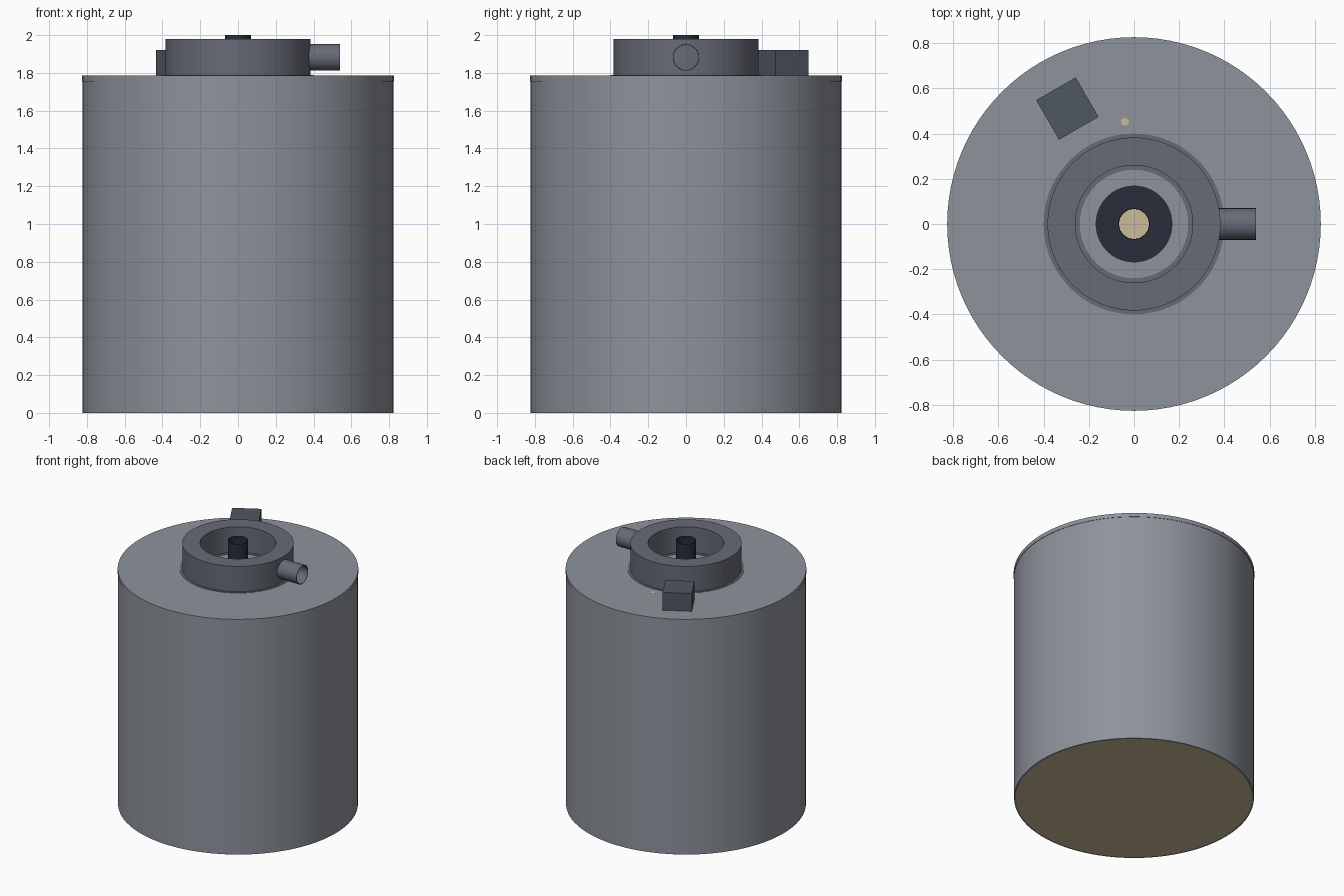
import bpy, bmesh, math
from mathutils import Matrix

if "Cube" in bpy.data.objects:
    bpy.data.objects.remove(bpy.data.objects["Cube"])

SEGS = 96
LID_Z = 1.785


def material(name, rgb):
    m = bpy.data.materials.new(name)
    m.diffuse_color = (*rgb, 1)
    m.use_nodes = True
    m.node_tree.nodes["Principled BSDF"].inputs["Base Color"].default_value = m.diffuse_color
    return m


steel = material("steel", (0.27, 0.29, 0.33))
dark_steel = material("dark_steel", (0.135, 0.145, 0.18))
slate = material("slate", (0.08, 0.095, 0.125))
black = material("black", (0.02, 0.027, 0.042))
beige = material("beige", (0.6, 0.5, 0.32))


def finish(name, bm, mat, matrix=Matrix()):
    bmesh.ops.recalc_face_normals(bm, faces=bm.faces)
    mesh = bpy.data.meshes.new(name)
    bm.to_mesh(mesh)
    bm.free()
    mesh.materials.append(mat)
    obj = bpy.data.objects.new(name, mesh)
    bpy.context.collection.objects.link(obj)
    obj.matrix_world = matrix
    bpy.context.view_layer.objects.active = obj
    obj.select_set(True)
    bpy.ops.object.shade_smooth_by_angle(angle=math.radians(30))
    obj.select_set(False)
    return obj


def disc(name, r, z0, z1, mat, x=0, y=0, segs=SEGS):
    """Solid round plate or drum."""
    bm = bmesh.new()
    bmesh.ops.create_cone(bm, cap_ends=True, segments=segs, radius1=r, radius2=r, depth=z1 - z0)
    return finish(name, bm, mat, Matrix.Translation((x, y, (z0 + z1) / 2)))


def ring(name, r_in, r_out, z0, z1, mat, matrix=Matrix(), segs=SEGS):
    """Rectangular section swept round the z axis."""
    bm = bmesh.new()
    loops = []
    for r, z in ((r_in, z0), (r_out, z0), (r_out, z1), (r_in, z1)):
        loops.append([bm.verts.new((r * math.cos(a), r * math.sin(a), z))
                      for a in (2 * math.pi * i / segs for i in range(segs))])
    for k in range(4):
        a, b = loops[k], loops[(k + 1) % 4]
        for i in range(segs):
            j = (i + 1) % segs
            bm.faces.new((a[i], a[j], b[j], b[i]))
    return finish(name, bm, mat, matrix)


# Drum: grey shell around a beige core that shows at the base and in the stem
ring("drum_shell", 0.81, 0.824, 0, 1.755, steel)
disc("beige_core", 0.81, 0, 1.755, beige)
ring("lid", 0.066, 0.827, 1.755, LID_Z, steel)

# Neck with its thin gasket
ring("neck_gasket", 0.24, 0.40, LID_Z, LID_Z + 0.003, dark_steel)
ring("neck_collar", 0.26, 0.383, LID_Z, 1.979, dark_steel)

# Open central stem and foot flange
ring("stem_tube", 0.066, 0.07, 1.756, 2.0, black, segs=48)
ring("stem_flange", 0.069, 0.17, LID_Z, LID_Z + 0.004, black)

# Open side pipe on the collar
ring("side_pipe", 0.066, 0.07, 0.375, 0.54, dark_steel,
     Matrix.Translation((0, 0, 1.882)) @ Matrix.Rotation(math.pi / 2, 4, 'Y'), segs=48)

# Small port in the lid
disc("lid_port", 0.017, LID_Z - 0.005, LID_Z + 0.002, beige, -0.04, 0.452, segs=24)

# Turned sensor box
bm = bmesh.new()
bmesh.ops.create_cube(bm, size=1)
bmesh.ops.scale(bm, vec=(0.202, 0.202, 1.92 - LID_Z), verts=bm.verts)
finish("sensor_box", bm, slate,
       Matrix.Translation((-0.295, 0.511, (1.92 + LID_Z) / 2)) @ Matrix.Rotation(math.radians(30), 4, 'Z'))
